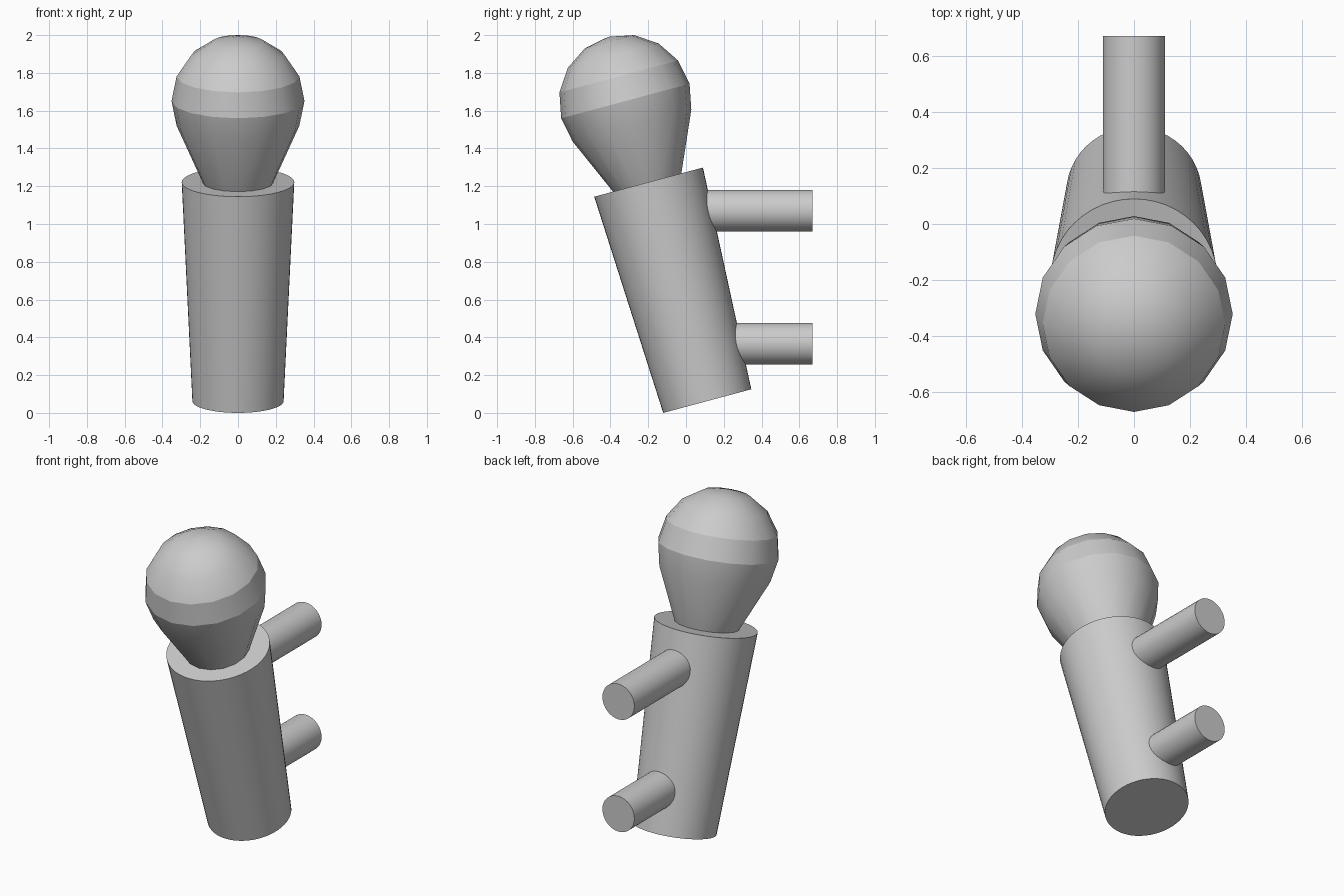
import bpy, bmesh
from math import sin, cos, radians, pi

if "Cube" in bpy.data.objects:
    bpy.data.objects.remove(bpy.data.objects["Cube"])

TILT = radians(15)


def lathe(name, profile, segments, location, rot_x, sharp=()):
    """Spin (radius, height) points about z; radius 0 makes a pole."""
    bm = bmesh.new()
    rings = []
    for r, h in profile:
        if r == 0:
            rings.append([bm.verts.new((0, 0, h))] * segments)
        else:
            rings.append([bm.verts.new((r * cos(2 * pi * i / segments),
                                        r * sin(2 * pi * i / segments), h))
                          for i in range(segments)])
    for a, b in zip(rings, rings[1:]):
        for i in range(segments):
            j = (i + 1) % segments
            quad = list(dict.fromkeys((a[i], a[j], b[j], b[i])))
            bm.faces.new(quad).smooth = True
    # flat end caps
    for ring, (r, h) in zip((rings[0][::-1], rings[-1]), (profile[0], profile[-1])):
        if r > 0:
            bm.faces.new(ring)
    # hard seams around chosen rings
    for k in sharp:
        for i in range(segments):
            bm.edges.get((rings[k][i], rings[k][(i + 1) % segments])).smooth = False
    bmesh.ops.recalc_face_normals(bm, faces=bm.faces)
    mesh = bpy.data.meshes.new(name)
    bm.to_mesh(mesh)
    bm.free()
    obj = bpy.data.objects.new(name, mesh)
    bpy.context.collection.objects.link(obj)
    obj.location = location
    obj.rotation_euler = (rot_x, 0, 0)
    return obj


# Tapered leaning body
lathe("body", [(0.2415, 0), (0.298, 1.2)], 48, (0, 0.1125, 0.0625), TILT, (0, 1))

# Bulb head: faceted ball running straight into a narrow neck
R = 0.352
ball = [(R * cos(radians(a)), R * sin(radians(a))) for a in (-22.5, 0, 22.5, 45, 67.5)]
lathe("bulb_head", [(0.187, -0.447)] + ball + [(0, R)], 16,
      (0, -0.321, 1.651), TILT, (0, 2, 3))

# Two mounting pegs reaching back from the body
for name, start, z in (("upper_peg", -0.08, 1.07), ("lower_peg", 0.1, 0.366)):
    lathe(name, [(0.111, 0), (0.111, 0.67 - start)], 32,
          (0, start, z), -pi / 2, (0, 1))
